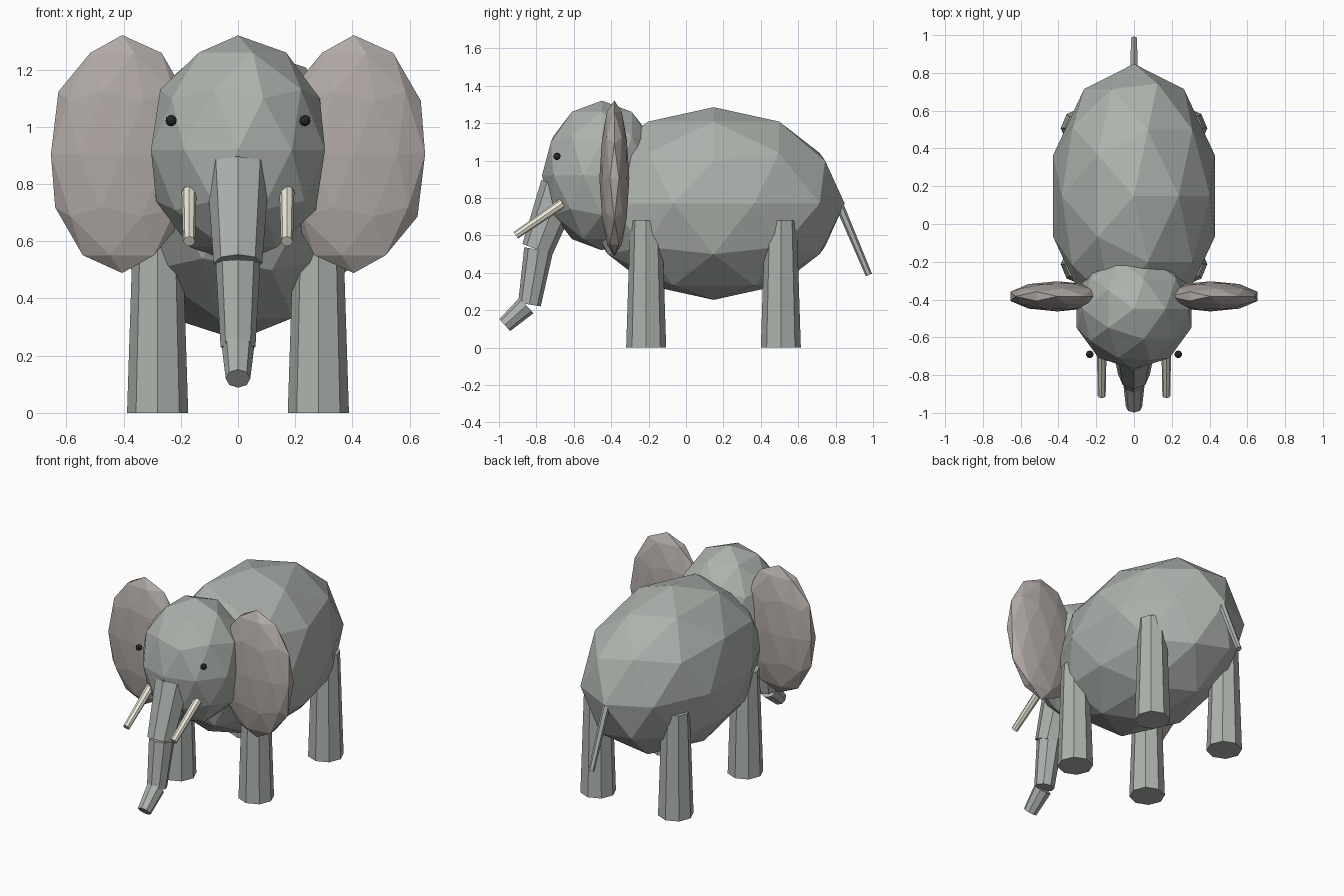
import bpy
from mathutils import Vector

if "Cube" in bpy.data.objects:
    bpy.data.objects.remove(bpy.data.objects["Cube"])


def material(name, rgb):
    m = bpy.data.materials.new(name)
    m.diffuse_color = (*rgb, 1)
    m.use_nodes = True
    m.node_tree.nodes["Principled BSDF"].inputs["Base Color"].default_value = m.diffuse_color
    return m


HIDE = material("hide", (0.42, 0.45, 0.42))
EAR = material("ear_skin", (0.44, 0.40, 0.38))
IVORY = material("ivory", (0.85, 0.82, 0.70))
BLACK = material("black", (0.02, 0.02, 0.02))


def ball(name, centre, radii, mat):
    """Low-poly ellipsoid."""
    bpy.ops.mesh.primitive_ico_sphere_add(subdivisions=2, radius=1, location=centre)
    o = bpy.context.object
    o.name, o.scale = name, radii
    o.data.materials.append(mat)


def taper(name, a, b, ra, rb, mat, sides=8):
    """Tapered faceted rod from point a to point b."""
    a, b = Vector(a), Vector(b)
    bpy.ops.mesh.primitive_cone_add(vertices=sides, radius1=ra, radius2=rb,
                                    depth=(b - a).length, location=(a + b) / 2)
    o = bpy.context.object
    o.name = name
    o.rotation_euler = Vector((0, 0, 1)).rotation_difference(b - a).to_euler()
    o.data.materials.append(mat)


# body and head
ball("body", (0, 0.148, 0.77), (0.45, 0.70, 0.515), HIDE)
ball("head", (0, -0.45, 0.92), (0.32, 0.32, 0.40), HIDE)

# paired parts
for s, side in ((-1, "left"), (1, "right")):
    ball(f"ear_{side}", (s * 0.405, -0.383, 0.905), (0.262, 0.08, 0.416), EAR)
    ball(f"eye_{side}", (s * 0.234, -0.69, 1.022), (0.02, 0.02, 0.02), BLACK)
    taper(f"tusk_{side}", (s * 0.171, -0.66, 0.772), (s * 0.171, -0.91, 0.60),
          0.026, 0.021, IVORY)
    for y, end in ((-0.213, "front"), (0.507, "rear")):
        taper(f"{end}_leg_{side}", (s * 0.281, y, 0), (s * 0.281, y, 0.68),
              0.107, 0.085, HIDE)

# trunk, three segments from top to tip
taper("trunk_upper", (0, -0.67, 0.858), (0, -0.795, 0.524), 0.11, 0.085, HIDE)
taper("trunk_middle", (0, -0.788, 0.523), (0, -0.837, 0.23), 0.078, 0.061, HIDE)
taper("trunk_tip", (0, -0.853, 0.225), (0, -0.969, 0.12), 0.056, 0.043, HIDE)

# tail
taper("tail", (0, 0.81, 0.785), (0, 0.978, 0.388), 0.023, 0.018, HIDE, 6)
